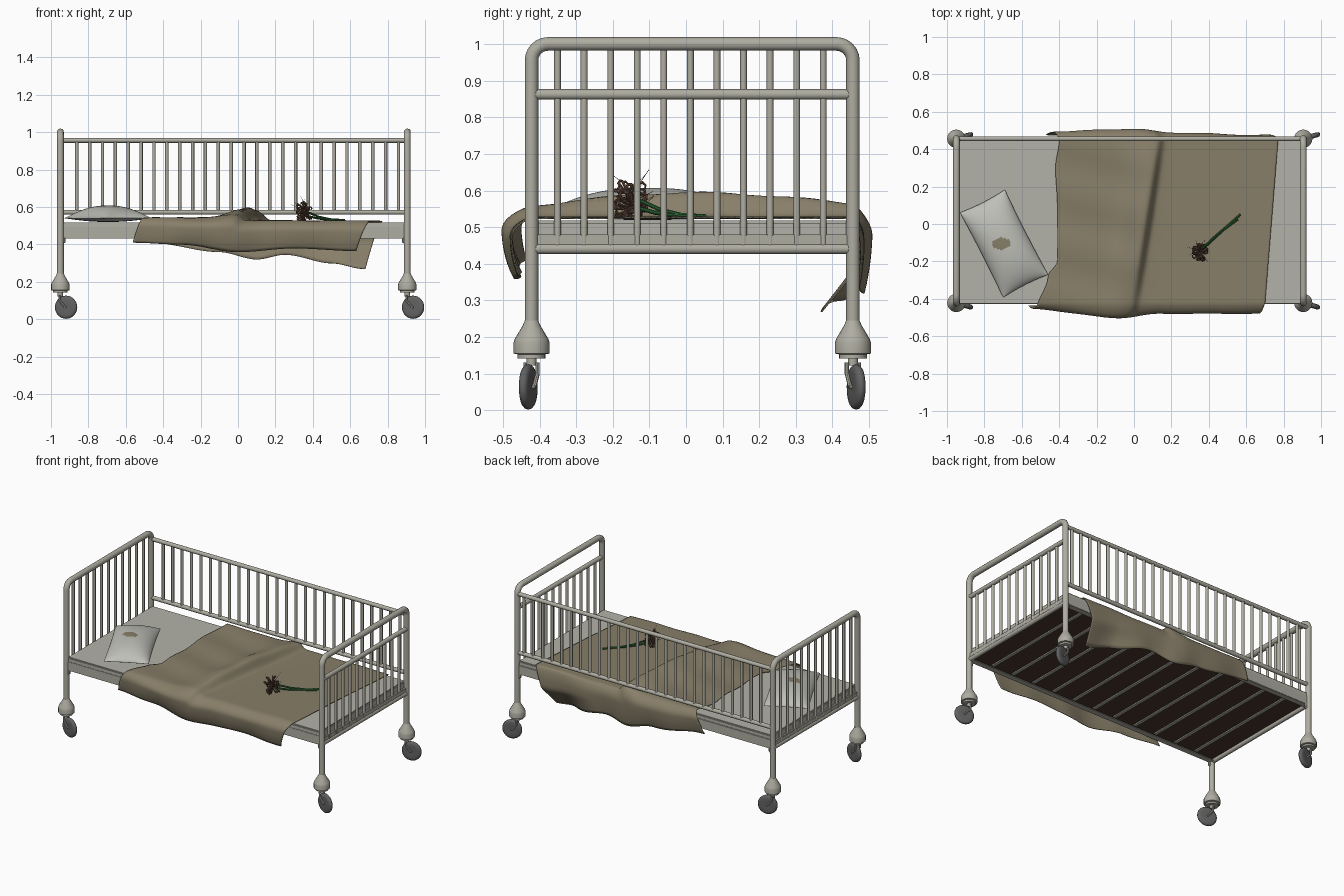
import bpy, bmesh, math, random
from math import sin, cos, pi, radians, exp
from mathutils import Vector, Matrix

if "Cube" in bpy.data.objects:
    bpy.data.objects.remove(bpy.data.objects["Cube"])

random.seed(4)


def mat(name, c):
    m = bpy.data.materials.new(name)
    m.diffuse_color = (*c, 1)
    m.use_nodes = True
    m.node_tree.nodes["Principled BSDF"].inputs["Base Color"].default_value = m.diffuse_color
    return m


METAL = mat("painted_metal", (0.43, 0.42, 0.36))
SHEET = mat("mattress_grey", (0.45, 0.45, 0.395))
PILLOW = mat("pillow_white", (0.52, 0.52, 0.48))
CLOTH = mat("blanket_tan", (0.245, 0.21, 0.14))
RUBBER = mat("wheel_grey", (0.12, 0.12, 0.12))
DARK = mat("dark_brown_base", (0.065, 0.035, 0.023))
GREEN = mat("stem_green", (0.03, 0.14, 0.04))
DEAD = mat("withered_brown", (0.14, 0.075, 0.05))


def finish(ob, *mats, angle=40):
    for m in mats:
        ob.data.materials.append(m)
    bpy.ops.object.select_all(action='DESELECT')
    ob.select_set(True)
    bpy.context.view_layer.objects.active = ob
    if ob.type == 'CURVE':
        bpy.ops.object.convert(target='MESH')
        ob = bpy.context.view_layer.objects.active
    bpy.ops.object.shade_smooth_by_angle(angle=radians(angle))
    return ob


def add(name, data):
    ob = bpy.data.objects.new(name, data)
    bpy.context.collection.objects.link(ob)
    return ob


def from_bm(name, bm, *mats, normals=True, angle=40):
    if normals:
        bmesh.ops.recalc_face_normals(bm, faces=bm.faces)
    me = bpy.data.meshes.new(name)
    bm.to_mesh(me)
    bm.free()
    return finish(add(name, me), *mats, angle=angle)


def tubes(name, paths, r, m, res=4):
    """Round tubes along point paths; a point may carry a 4th value as radius scale."""
    cu = bpy.data.curves.new(name, 'CURVE')
    cu.dimensions = '3D'
    cu.bevel_depth, cu.bevel_resolution, cu.use_fill_caps = r, res, True
    for path in paths:
        sp = cu.splines.new('POLY')
        sp.points.add(len(path) - 1)
        for p, q in zip(sp.points, path):
            p.co = (q[0], q[1], q[2], 1)
            p.radius = q[3] if len(q) > 3 else 1
    return finish(add(name, cu), m)


def box(name, lo, hi, m, bevel=0.0):
    bm = bmesh.new()
    bmesh.ops.create_cube(bm, size=1)
    for v in bm.verts:
        v.co = [l + (c + 0.5) * (h - l) for c, l, h in zip(v.co, lo, hi)]
    if bevel:
        bmesh.ops.bevel(bm, geom=bm.edges[:], offset=bevel, segments=2, affect='EDGES')
    return from_bm(name, bm, m)


def lathe(name, prof, matrix, m, n=20):
    bm = bmesh.new()
    rings = [[bm.verts.new((r * cos(2 * pi * i / n), r * sin(2 * pi * i / n), z)) for i in range(n)]
             for r, z in prof]
    for a, b in zip(rings, rings[1:]):
        for i in range(n):
            j = (i + 1) % n
            bm.faces.new((a[i], a[j], b[j], b[i]))
    bmesh.ops.remove_doubles(bm, verts=bm.verts, dist=1e-5)
    bm.transform(matrix)
    return from_bm(name, bm, m, angle=35)


def interp(tab, v):
    if v <= tab[0][0]:
        return tab[0][1]
    for (a, fa), (b, fb) in zip(tab, tab[1:]):
        if v <= b:
            t = (v - a) / (b - a)
            return fa + (fb - fa) * t * t * (3 - 2 * t)
    return tab[-1][1]


XL, XR, YF, YB = -0.95, 0.905, -0.422, 0.456

# end frames: bent tube, lower rail, vertical bars; the foot end has a mid rail
for nm, x, top in (("head", XL, 0.99), ("foot", XR, 0.865)):
    R, zt = 0.045, 1.001
    path = [(x, YF, 0.2)]
    path += [(x, YF + R - R * cos(a), zt - R + R * sin(a)) for a in [i * pi / 12 for i in range(7)]]
    path += [(x, YB - R + R * sin(a), zt - R + R * cos(a)) for a in [i * pi / 12 for i in range(7)]]
    path += [(x, YB, 0.2)]
    tubes(nm + "_frame", [path], 0.0185, METAL)
    rails = [[(x, YF, 0.441), (x, YB, 0.441)]]
    if nm == "foot":
        rails.append([(x, YF, 0.863), (x, YB, 0.863)])
    tubes(nm + "_rails", rails, 0.0145, METAL)
    tubes(nm + "_bars", [[(x, -0.351 + i * 0.0726, 0.44), (x, -0.351 + i * 0.0726, top)]
                         for i in range(11)], 0.0092, METAL)

# back guard rail with bars
tubes("back_rails", [[(XL, YB, z), (XR, YB, z)] for z in (0.956, 0.572)], 0.013, METAL)
tubes("back_bars", [[(-0.862 + i * 0.0688, YB, 0.572), (-0.862 + i * 0.0688, YB, 0.957)]
                    for i in range(26)], 0.0092, METAL)

# bed base: angle-section side rails, end rails, dark underside, slats, mattress
for nm, y, inner in (("front", YF, 0.03), ("back", YB, -0.03)):
    box(nm + "_side_rail", (XL, y - 0.007, 0.432), (XR, y + 0.007, 0.492), METAL, 0.002)
    box(nm + "_rail_flange", (XL, min(y, y + inner), 0.432), (XR, max(y, y + inner), 0.438), METAL)
for x in (XL, XR):
    box("end_rail", (x - 0.007, YF, 0.432), (x + 0.007, YB, 0.48), METAL, 0.002)
box("base_panel", (XL + 0.01, YF, 0.447), (XR - 0.01, YB, 0.465), DARK)
for i in range(11):
    sx = -0.80 + i * 0.155
    box("slat", (sx - 0.010, YF + 0.03, 0.440), (sx + 0.010, YB - 0.03, 0.449), METAL)
box("mattress", (XL + 0.008, YF - 0.004, 0.466), (XR - 0.008, YB + 0.002, 0.518), SHEET, 0.006)

# legs: bell cups, small brackets and turned casters
bell = [(0, 0.245), (0.0185, 0.245), (0.024, 0.232), (0.046, 0.195), (0.049, 0.186), (0.049, 0.155),
        (0.038, 0.153), (0.038, 0.142), (0, 0.142)]
half = [(0, 0.012), (0.022, 0.0125), (0.045, 0.0135), (0.055, 0.011), (0.0605, 0.006), (0.062, 0)]
wheel = half + [(r, -z) for r, z in reversed(half[:-1])]
for x in (XL, XR):
    for y, a in ((YF, -0.28), (YB, 0.28)):
        lathe("bell_cup", bell, Matrix.Translation((x, y, 0)), METAL)
        h = Vector((cos(a), sin(a), 0))
        s = Vector((-sin(a), cos(a), 0))
        hub = Vector((x, y, 0.064)) + h * 0.032
        lathe("caster_wheel", wheel, Matrix.Translation(hub) @ Matrix.Rotation(a, 4, 'Z')
              @ Matrix.Rotation(pi / 2, 4, 'X'), RUBBER, 28)
        st = Vector((x, y, 0.13))
        fork = [[st + s * k, st + s * k + Vector((0, 0, -0.03)), hub + s * k] for k in (-0.017, 0.017)]
        tubes("caster_fork", fork + [[hub - s * 0.02, hub + s * 0.02]], 0.006, METAL, 2)
        tubes("caster_stem", [[(x, y, 0.15), (x, y, 0.122)]], 0.014, METAL, 3)
        d = 0.02 if x < 0 else -0.02
        tubes("corner_bracket", [[(x, y, 0.405), (x + d, y, 0.415), (x + d, y, 0.44)]], 0.009, METAL, 2)

# blanket: draped strip with one ridge fold and hanging sides
X_LEFT = [(-0.46, -0.52), (-0.28, -0.46), (-0.2, -0.41), (0.1, -0.41), (0.3, -0.42), (0.45, -0.40)]
FRONT_Z = [(-0.56, 0.41), (-0.3, 0.40), (0.0, 0.36), (0.3, 0.38), (0.65, 0.365)]
BACK_Z = [(-0.47, 0.41), (-0.1, 0.36), (0.1, 0.32), (0.25, 0.345), (0.5, 0.30), (0.68, 0.27)]
FRONT_OUT = [(-0.55, 0.03), (-0.08, 0.078), (0.15, 0.055), (0.6, 0.055)]
BACK_OUT = [(-0.47, 0.035), (0.0, 0.050), (0.2, 0.030), (0.7, 0.016)]


def top_z(x, y):
    d = x - (0.055 + 0.155 * y)
    ridge = exp(-(d / (0.10 if d < 0 else 0.026)) ** 2)
    height = 0.06 * (1 - 0.7 * max(0, -y / 0.45) ** 2 - 0.45 * max(0, y / 0.45) ** 2)
    left = 0.012 / (1 + exp(d * 30)) * (1 + 0.35 * sin(y * 22 + x * 6))
    return 0.5235 + ridge * height + left + 0.0015 * sin(x * 19 + y * 7)


def blanket_point(u, v):
    """u runs along the bed; v is -1..0 front hang, 0..1 top, 1..2 back hang."""
    y = YF + (YB - YF) * min(max(v, 0), 1)
    lo, hi = interp(X_LEFT, y), 0.735 + 0.08 * y
    h = -v if v < 0 else max(0, v - 1)
    x = lo + (hi - lo) * u
    z = top_z(x, y)
    if h:
        front = v < 0
        x += (-0.05 - 0.02 * u) * h if front else (-0.07 - 0.02 * u) * h
        out = interp(FRONT_OUT if front else BACK_OUT, x)
        bottom = interp(FRONT_Z if front else BACK_Z, x)
        y += (-1 if front else 1) * out * (sin(min(1, h * 2.2) * pi / 2) - 0.45 * h ** 4)
        if not front:
            y -= 0.10 * interp([(0.3, 0), (0.68, 1)], x) * max(0, (h - 0.6) / 0.4)
        y += 0.004 * sin(x * 20) * h
        z += (bottom - z) * h ** 1.35
    return x, y, z


bm = bmesh.new()
NU = 110
vs = [-1 + i / 14 for i in range(14)] + [i / 50 for i in range(51)] + [1 + (i + 1) / 14 for i in range(14)]
rows = [[bm.verts.new(blanket_point(i / NU, v)) for i in range(NU + 1)] for v in vs]
for a, b in zip(rows, rows[1:]):
    for i in range(NU):
        bm.faces.new((a[i], a[i + 1], b[i + 1], b[i]))
blanket = from_bm("blanket", bm, CLOTH, normals=False, angle=60)
sol = blanket.modifiers.new("thickness", 'SOLIDIFY')
sol.thickness, sol.offset = 0.004, 1

# pillow, turned on the mattress, with a stain set by face position
bm = bmesh.new()
N = 60
for height in (0.068, -0.020):
    g = []
    for i in range(N + 1):
        row = []
        for j in range(N + 1):
            p, q = sin((i / N - 0.5) * pi), sin((j / N - 0.5) * pi)
            puff = ((1 - abs(p) ** 2.4) * (1 - abs(q) ** 2.2)) ** 0.6
            row.append(bm.verts.new((p * 0.255 * (1 - 0.03 * (1 - q * q)),
                                     q * 0.135 * (1 - 0.03 * (1 - p * p)), height * puff)))
        g.append(row)
    for i in range(N):
        for j in range(N):
            f = bm.faces.new((g[i][j], g[i + 1][j], g[i + 1][j + 1], g[i][j + 1]))
bmesh.ops.remove_doubles(bm, verts=bm.verts, dist=1e-5)
bm.transform(Matrix.Translation((-0.695, -0.105, 0.540)) @ Matrix.Rotation(radians(-63), 4, 'Z'))
for f in bm.faces:
    c = f.calc_center_median()
    dx, dy = (c.x + 0.71) / 0.050, (c.y + 0.105) / 0.032
    f.material_index = int(c.z > 0.56 and dx * dx + dy * dy < 1)
from_bm("pillow", bm, PILLOW, CLOTH, angle=70)

# withered flowers: two stems, curled petals and thin filaments
head = Vector((0.355, -0.15, 0.575))
tubes("flower_stems", [[(0.57, 0.052, 0.53), (0.50, -0.01, 0.533), (0.43, -0.07, 0.548), (0.365, -0.13, 0.575)],
                       [(0.555, 0.025, 0.53), (0.48, -0.03, 0.532), (0.42, -0.085, 0.54), (0.36, -0.14, 0.555)]],
      0.0058, GREEN, 2)
petals, threads = [], []
for k in range(54):
    d = Vector((random.gauss(-0.15, 1), random.gauss(-0.2, 1), random.gauss(0.1, 1))).normalized()
    c = head + Vector((0, 0, random.choice((0.016, -0.016))))
    side = d.cross(Vector((random.random(), random.random(), 0.3))).normalized()
    L = random.uniform(0.036, 0.050)
    pts = [c + d * L * a + side * L * b for a, b in ((0.1, 0), (0.6, 0.05), (0.95, 0.25), (0.9, 0.5), (0.7, 0.6))]
    petals.append([(p.x, p.y, max(p.z, 0.53), w) for p, w in zip(pts, (0.4, 0.9, 1.2, 1, 0.4))])
    if k % 4 == 0:
        d.z = abs(d.z)
        tip = c + d * random.uniform(0.06, 0.085)
        threads.append([tuple(c), tuple(c + d * 0.04 + side * 0.008), tuple(tip)])
tubes("flower_petals", petals, 0.0038, DEAD, 1)
tubes("flower_filaments", threads, 0.0007, DEAD, 0)
